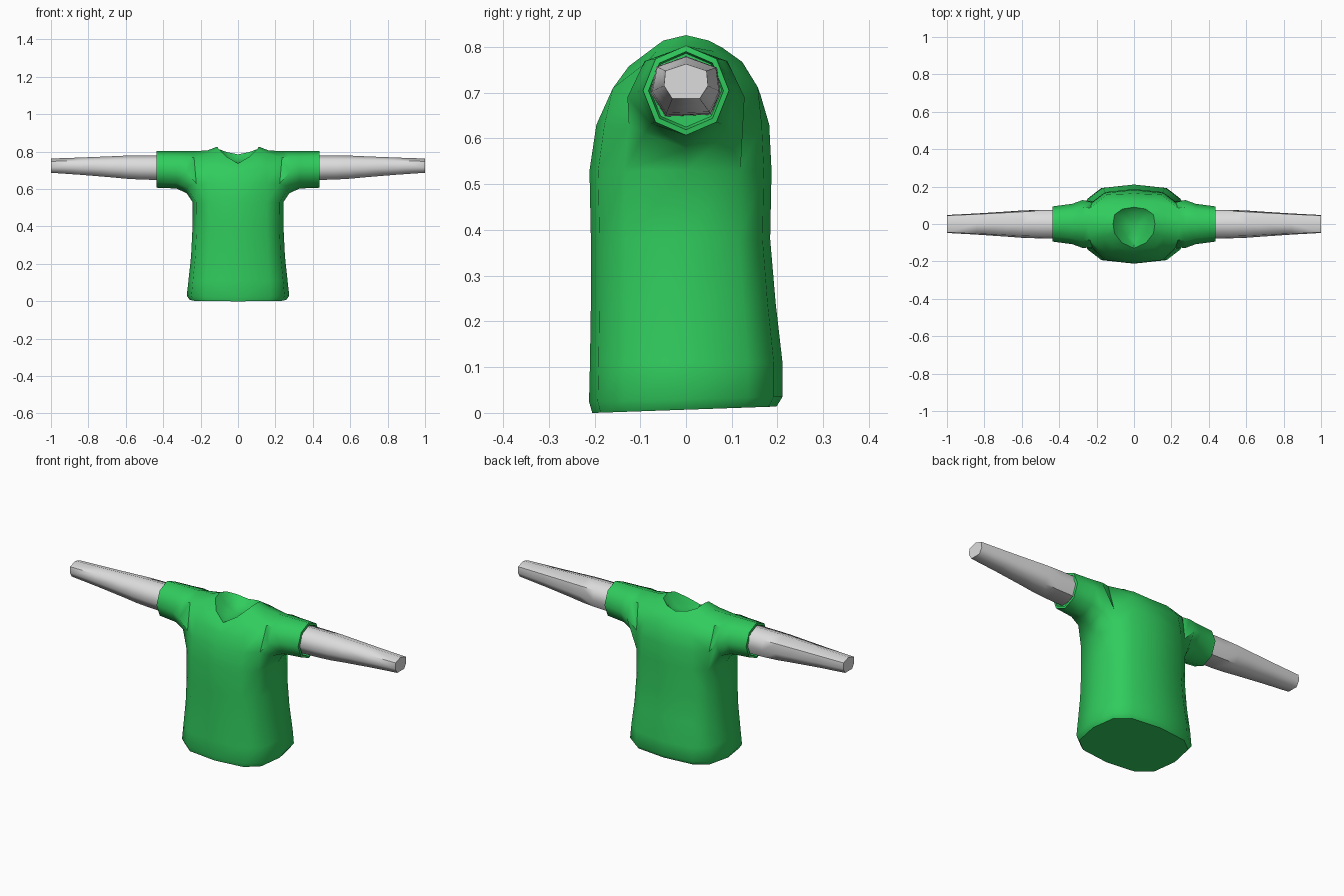
import bpy, bmesh, math

if "Cube" in bpy.data.objects:
    bpy.data.objects.remove(bpy.data.objects["Cube"])


def material(name, color):
    m = bpy.data.materials.new(name)
    m.diffuse_color = (*color, 1)
    m.use_nodes = True
    m.node_tree.nodes["Principled BSDF"].inputs["Base Color"].default_value = m.diffuse_color
    return m


def finish(bm, name, mat, angle):
    """Mirror the +x half, weld, and shade."""
    loose = [v for v in bm.verts if not v.link_faces]
    bmesh.ops.delete(bm, geom=loose, context='VERTS')
    copy = bmesh.ops.duplicate(bm, geom=bm.verts[:] + bm.edges[:] + bm.faces[:])
    for g in copy["geom"]:
        if isinstance(g, bmesh.types.BMVert):
            g.co.x *= -1
    seam = [v for v in bm.verts if abs(v.co.x) < 1e-4]
    bmesh.ops.remove_doubles(bm, verts=seam, dist=1e-4)
    bmesh.ops.recalc_face_normals(bm, faces=bm.faces[:])
    me = bpy.data.meshes.new(name)
    bm.to_mesh(me)
    bm.free()
    ob = bpy.data.objects.new(name, me)
    bpy.context.collection.objects.link(ob)
    me.materials.append(mat)
    bpy.ops.object.select_all(action='DESELECT')
    ob.select_set(True)
    bpy.context.view_layer.objects.active = ob
    bpy.ops.object.shade_smooth_by_angle(angle=math.radians(angle))
    return ob


def bridge(bm, a, b):
    n = len(a)
    for i in range(n):
        bm.faces.new((a[i], a[(i + 1) % n], b[(i + 1) % n], b[i]))


green = material("shirt green", (0.03, 0.60, 0.11))
grey = material("arm light grey", (0.72, 0.72, 0.72))

# ---- Shirt: half rings from centre front (k=-3) to centre back (k=3)
bm = bmesh.new()


def body_row(z, hx, front, back, tilt=0.0, p=0.65):
    row = []
    for k in range(-3, 4):
        a = math.radians(30 * k)
        x = 0.0 if abs(k) == 3 else hx * math.cos(a) ** p
        y = (back if k > 0 else front) * abs(math.sin(a)) ** p
        y = y if k > 0 else -y
        row.append(bm.verts.new((x, y, z + tilt * (y + 0.2) / 0.4)))
    return row


def collar_row(side, corner, quarter_f, quarter_b, mid_f, mid_b):
    (cx, cy, cz) = corner
    pts = [mid_f, quarter_f, (cx, -cy, cz), side, corner, quarter_b, mid_b]
    return [bm.verts.new(c) for c in pts]


rows = [
    body_row(0.000, 0.258, 0.205, 0.198, 0.014),
    body_row(0.025, 0.274, 0.212, 0.211, 0.010),
    body_row(0.11, 0.265, 0.210, 0.211),
    body_row(0.24, 0.251, 0.208, 0.196),
    body_row(0.38, 0.244, 0.208, 0.184),
    body_row(0.53, 0.243, 0.211, 0.187),
    body_row(0.63, 0.245, 0.196, 0.182),
    # shoulders, collar slope, neckline
    collar_row((0.25, 0, 0.802), (0.235, 0.085, 0.768), (0.145, -0.16, 0.71),
               (0.145, 0.157, 0.712), (0, -0.165, 0.695), (0, 0.163, 0.695)),
    collar_row((0.165, 0, 0.806), (0.158, 0.065, 0.790), (0.105, -0.125, 0.758),
               (0.105, 0.122, 0.768), (0, -0.148, 0.72), (0, 0.125, 0.764)),
    collar_row((0.112, 0, 0.826), (0.104, 0.050, 0.814), (0.065, -0.100, 0.775),
               (0.062, 0.080, 0.798), (0, -0.130, 0.737), (0, 0.090, 0.785)),
    # shallow hollow of the neck
    collar_row((0.070, 0, 0.768), (0.065, 0.035, 0.765), (0.04, -0.070, 0.748),
               (0.04, 0.055, 0.762), (0, -0.085, 0.732), (0, 0.062, 0.757)),
]
CHEST, ARMPIT, SHOULDER = 5, 6, 7
for i in range(len(rows) - 1):
    for j in range(6):
        if i in (CHEST, ARMPIT) and j in (2, 3):
            continue  # sleeve opening
        a, b = rows[i], rows[i + 1]
        bm.faces.new((a[j], a[j + 1], b[j + 1], b[j]))
bm.faces.new(rows[0])
centre = bm.verts.new((0, -0.01, 0.74))
for j in range(6):
    bm.faces.new((rows[-1][j], rows[-1][j + 1], centre))

# Sleeve: eight-sided tube growing out of the opening
c, m, s = rows[CHEST], rows[ARMPIT], rows[SHOULDER]
ring = [c[2], c[3], c[4], m[4], s[4], s[3], s[2], m[2]]
# x, half depth, bottom, top
for x, hy, z0, z1 in [(0.275, 0.128, 0.578, 0.802), (0.33, 0.108, 0.603, 0.802),
                      (0.435, 0.094, 0.607, 0.803), (0.437, 0.082, 0.619, 0.790),
                      (0.415, 0.078, 0.625, 0.786)]:
    new = []
    for i in range(8):
        a = math.radians(-135 + 45 * i)
        new.append(bm.verts.new((x, hy * math.cos(a),
                                 (z0 + z1) / 2 + (z1 - z0) / 2 * math.sin(a))))
    bridge(bm, ring, new)
    ring = new
bm.faces.new(ring)
finish(bm, "shirt", green, 50)

# ---- Arms: tapered seven-sided tubes, slightly swollen near the elbow
bm = bmesh.new()
root = [(-0.045, 0.648), (0.055, 0.652), (0.076, 0.70), (0.068, 0.755),
        (0.0, 0.780), (-0.065, 0.757), (-0.078, 0.70)]
tip = [(-0.030, 0.687), (0.030, 0.687), (0.048, 0.715), (0.045, 0.748),
       (0.0, 0.763), (-0.045, 0.748), (-0.048, 0.715)]
prev = None
for x, t, swell in [(0.41, 0, 1), (0.52, 0.12, 1.03), (0.60, 0.28, 1.06),
                    (0.68, 0.45, 1.05), (0.84, 0.74, 1.02), (1.0, 1, 1)]:
    ring = []
    for (y0, z0), (y1, z1) in zip(root, tip):
        y, z = y0 + (y1 - y0) * t, z0 + (z1 - z0) * t
        ring.append(bm.verts.new((x, y * swell, 0.72 + (z - 0.72) * swell)))
    if prev:
        bridge(bm, prev, ring)
    else:
        bm.faces.new(ring)
    prev = ring
bm.faces.new(prev)
finish(bm, "arms", grey, 62)
